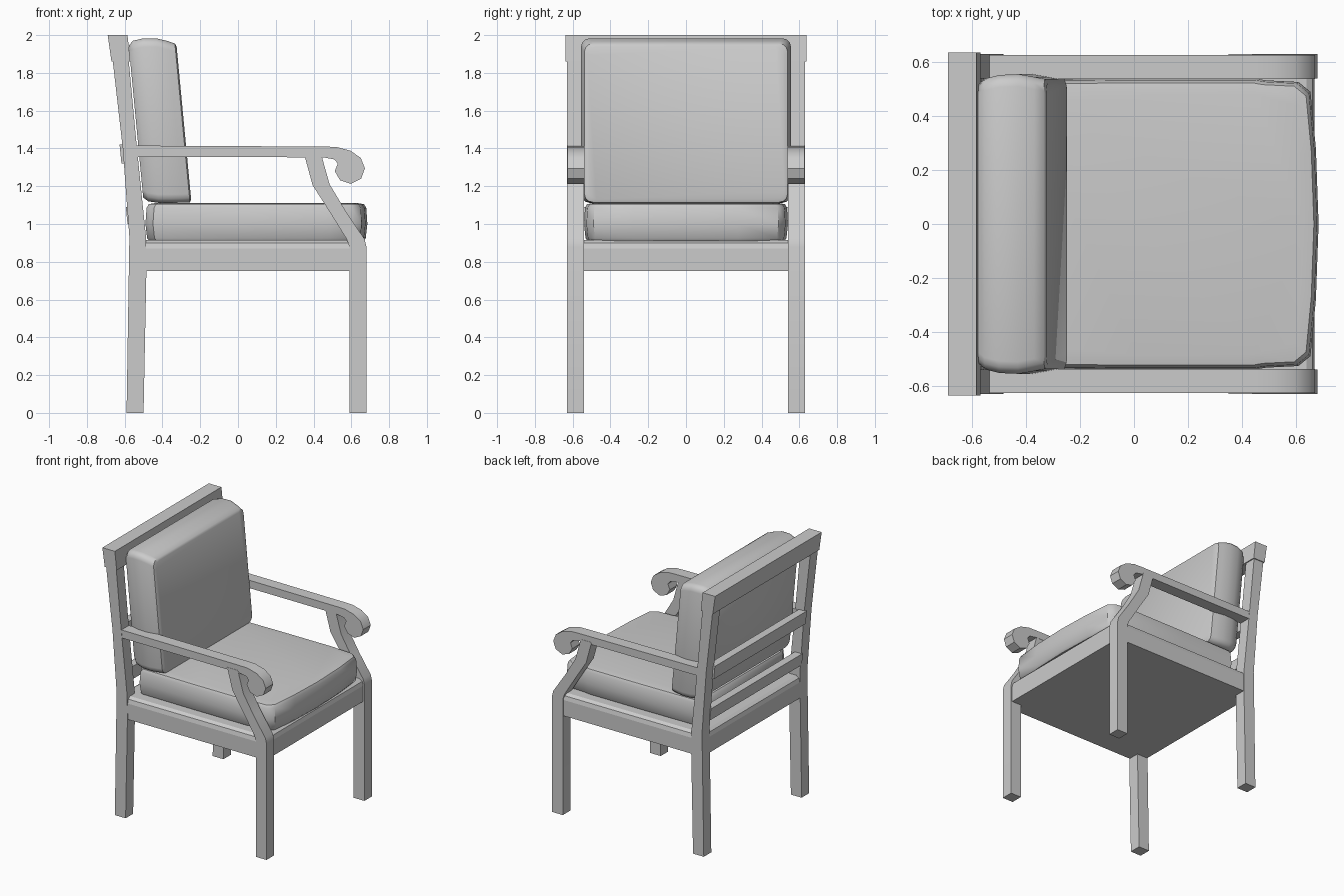
import bpy, bmesh, math

if "Cube" in bpy.data.objects:
    bpy.data.objects.remove(bpy.data.objects["Cube"])


def loft(name, rings, smooth=None):
    """Bridge closed rings of points and cap both ends."""
    bm = bmesh.new()
    rows = [[bm.verts.new(p) for p in ring] for ring in rings]
    n = len(rows[0])
    for a, b in zip(rows, rows[1:]):
        for i in range(n):
            j = (i + 1) % n
            bm.faces.new((a[i], a[j], b[j], b[i]))
    bm.faces.new(rows[0])
    bm.faces.new(rows[-1])
    bmesh.ops.recalc_face_normals(bm, faces=bm.faces)
    mesh = bpy.data.meshes.new(name)
    bm.to_mesh(mesh)
    bm.free()
    ob = bpy.data.objects.new(name, mesh)
    bpy.context.collection.objects.link(ob)
    if smooth:
        bpy.ops.object.select_all(action='DESELECT')
        ob.select_set(True)
        bpy.context.view_layer.objects.active = ob
        bpy.ops.object.shade_smooth_by_angle(angle=math.radians(smooth))
    return ob


def prism(name, profile, y0, y1, smooth=None):
    """Extrude a side (x, z) profile across y."""
    return loft(name, [[(x, y, z) for x, z in profile] for y in (y0, y1)], smooth)


def rounded(hw, zb, zt, r=0.045, seg=3):
    """Rounded rectangle in (y, z)."""
    pts = []
    corners = [(hw - r, zt - r), (r - hw, zt - r), (r - hw, zb + r), (hw - r, zb + r)]
    for k, (cy, cz) in enumerate(corners):
        for i in range(seg + 1):
            a = math.pi / 2 * (k + i / seg)
            pts.append((cy + r * math.cos(a), cz + r * math.sin(a)))
    return pts


# Side profiles
back_post = [(-.59, 0), (-.50, 0), (-.485, .75), (-.487, .93), (-.535, 1.40),
             (-.58, 1.88), (-.665, 1.88), (-.61, 1.40), (-.575, .93), (-.578, .75)]
front_leg = [(.59, 0), (.68, 0), (.68, .88), (.67, .92), (.575, 1.06), (.485, 1.21),
             (.44, 1.37), (.35, 1.37), (.395, 1.205), (.485, 1.065), (.575, .92), (.59, .88)]
arm = [(-.56, 1.415), (.45, 1.41), (.52, 1.408), (.595, 1.388), (.65, 1.35), (.672, 1.295),
       (.652, 1.24), (.597, 1.213), (.54, 1.232), (.512, 1.28), (.528, 1.32),
       (.51, 1.342), (.45, 1.353), (-.55, 1.355)]

# Posts, legs with curved arm supports, scrolled arms
for side, s in (("left", 1), ("right", -1)):
    prism("back_post_" + side, back_post, s * .54, s * .63)
    prism("front_leg_" + side, front_leg, s * .54, s * .63, 25)
    prism("arm_" + side, arm, s * .538, s * .628, 40)

# Seat frame with a softened top edge
frame = []
for z, d in ((.75, 0), (.87, 0), (.90, .008), (.915, .03)):
    frame.append([(-.575 + d, -.625 + d, z), (.67 - d, -.625 + d, z),
                  (.67 - d, .625 - d, z), (-.575 + d, .625 - d, z)])
loft("seat_frame", frame)

# Top rail and two back slats
prism("top_rail", [(-.69, 2), (-.585, 2), (-.57, 1.86), (-.67, 1.86)], -.637, .637)
for name, zb, zt in (("lower_slat", 1.0, 1.09), ("middle_slat", 1.32, 1.42)):
    xb, xt = (-.585 - .1 * (z - 1) for z in (zb, zt))
    prism(name, [(xb, zb), (xb + .06, zb), (xt + .06, zt), (xt, zt)], -.55, .55)

# Seat cushion: plan outline with softened front corners
half = [(-.47, .50), (-.45, .535), (0, .54), (.45, .54), (.49, .533), (.61, .527),
        (.655, .49), (.675, .28)]
plan = [(-.49, .47)] + half + [(.685, 0)]
plan += [(x, -y) for x, y in reversed(half)] + [(-.49, -.47)]
cushion = []
for z, f in ((.91, .965), (.925, .985), (1.0, 1), (1.085, .99), (1.105, .97), (1.112, .9)):
    cushion.append([(.1 + (x - .1) * f, y * f, z) for x, y in plan])
loft("seat_cushion", cushion, 40)

# Back cushion: leaning, crowned across its thickness
slices = [(-.50, .52, 1.14, 1.945), (-.475, .54, 1.12, 1.97), (-.42, .553, 1.112, 1.983),
          (-.35, .556, 1.112, 1.983), (-.29, .545, 1.113, 1.968), (-.255, .538, 1.115, 1.955),
          (-.247, .52, 1.13, 1.94)]
loft("back_cushion", [[(x - .095 * (z - 1.12), y, z) for y, z in rounded(hw, zb, zt)]
                      for x, hw, zb, zt in slices], 40)
